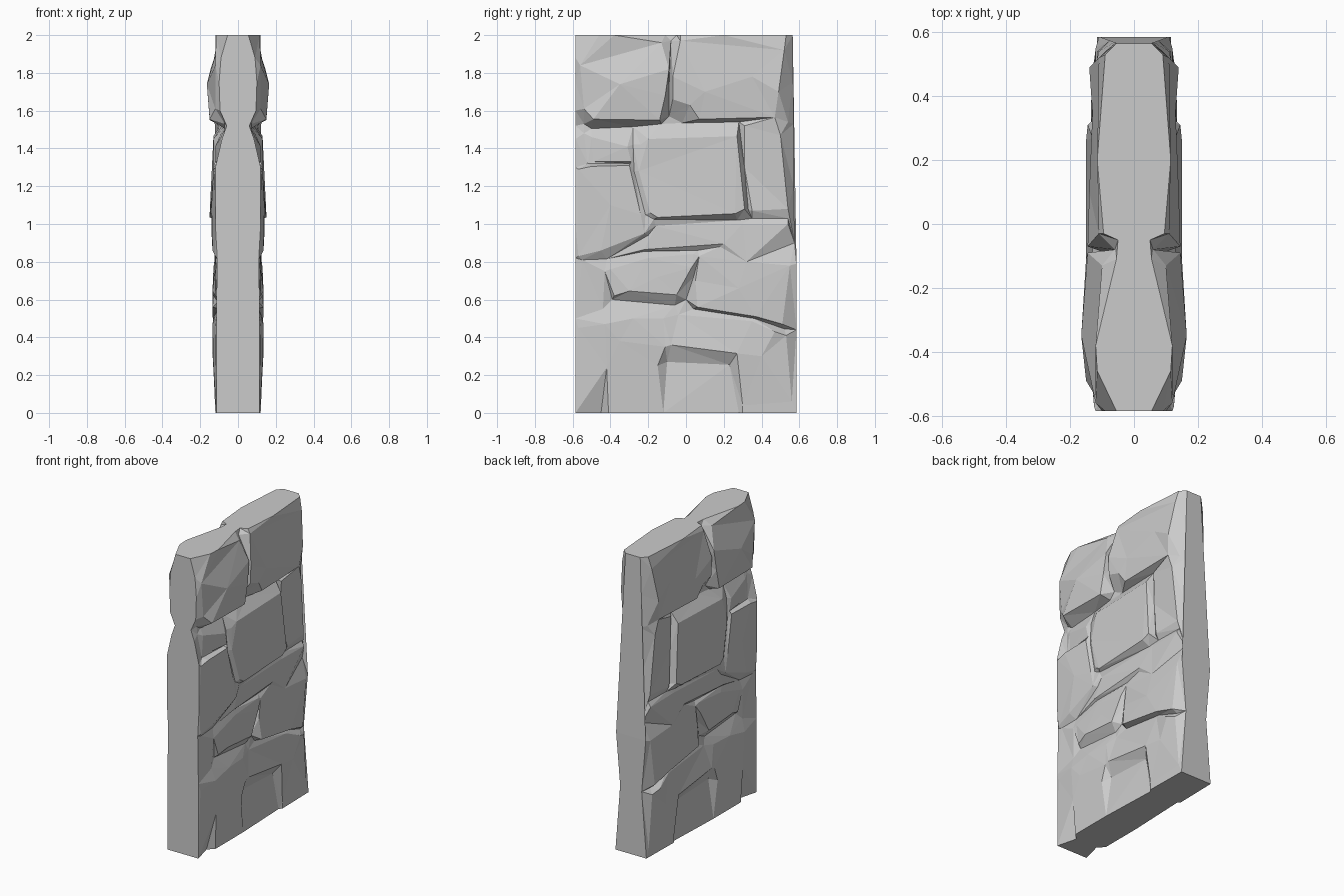
import bpy
import bmesh
from mathutils import Vector
from mathutils.geometry import delaunay_2d_cdt

default_cube = bpy.data.objects.get("Cube")
if default_cube:
    bpy.data.objects.remove(default_cube, do_unlink=True)

CM = 0.01
points, depths, edges = [], [], []


def add_point(y, z, depth):
    """Place a point of the relief: y along the wall, z up, depth from the middle."""
    points.append(Vector((y, z)) * CM)
    depths.append(depth * CM)
    return len(points) - 1


def stone(rim, crown=(), closed=True):
    """Raised stone: a rim of sharp edges around loose crown points."""
    ids = [add_point(*p) for p in rim]
    edges.extend(zip(ids, ids[1:]))
    if closed:
        edges.append((ids[-1], ids[0]))
    for p in crown:
        add_point(*p)


def crease(*path):
    """Open fold line: a recessed joint between stones or a single sharp ridge."""
    stone(path, closed=False)


# outer border of the slab: front, bottom, back, top
stone([(-58.5, 200, 5.5), (-58.5, 188, 9), (-58.5, 175, 10), (-58.5, 160, 9.5),
       (-58.5, 152, 6), (-58.5, 145, 8.5), (-58.5, 130, 12), (-58.5, 100, 12),
       (-58.5, 82, 11), (-58.5, 50, 11.5), (-58.5, 0, 11.5),
       (-45, 0, 8), (-41, 0, 12), (-12, 0, 12), (28, 0, 10.5), (30, 0, 12),
       (58.5, 0, 11.5), (58.5, 44, 8), (58.5, 79, 11), (57.5, 90, 7.5),
       (57, 120, 6), (57, 153, 5.5), (56.5, 175, 6), (56.5, 200, 5.5),
       (53, 200, 9), (20, 200, 11.5), (-3, 200, 9.5), (-5, 200, 5),
       (-11, 200, 5.5), (-38, 200, 12), (-46, 200, 11.5)])

# top course
stone([(-56, 184, 12), (-54, 161, 12), (-49, 155.5, 15), (-14, 155, 15),
       (-11, 168, 15), (-9, 182, 14.5), (-13, 196, 10)], [(-35, 174, 16.5)])
stone([(-3, 197, 11), (-7, 178, 14.5), (-7, 166, 14), (2, 163, 14),
       (7, 155.5, 13), (47, 156.5, 12.5), (49, 170, 14), (52, 192, 11)],
      [(10, 170, 14), (35, 178, 13)])
crease((-8, 197, 6), (-9, 172, 9), (-9, 157, 8), (-2, 153.5, 7.5))
crease((-54, 153, 7), (-50, 150.5, 7), (-28, 151.5, 7.5), (-13, 153, 8), (-9, 157, 8))

# small wedge stone and middle front stone
stone([(-50, 146, 9), (-31, 141, 12), (-29, 133, 12), (-49, 133, 9.5)])
stone([(-57, 129, 12.5), (-50, 130.5, 13), (-30, 131, 13), (-24, 105, 14),
       (-22, 95, 14), (-45, 86, 13.5), (-57, 83, 12)], [(-40, 110, 14)])
crease((-54, 148, 7.5), (-52, 132, 9.5), (-30, 132, 10.5))

# large square block and the stone behind it
stone([(-20, 145, 13), (27, 146.5, 13), (31, 108, 14.5), (26, 105.5, 15),
       (-15, 103.5, 15), (-19, 106, 14.5), (-25, 128, 13), (-24, 142, 12)])
crease((-28, 142, 10.5), (-27.5, 128, 11.5), (-21.5, 105, 13))
crease((-2, 153.5, 7.5), (28, 154, 8), (31, 130, 10), (33, 107.5, 10.5))
crease((31, 152, 10.5), (50, 147, 12), (54, 154, 9))
crease((50, 147, 12), (54, 108, 11), (35, 107, 12))

# long ledge below the block
crease((-17, 102.5, 13), (27, 102, 10.5), (35, 103, 10), (54, 103, 9.5))
crease((-16, 99, 12), (30, 100, 11), (54, 100, 11.5))
crease((-22, 86.5, 12.5), (20, 89.5, 12.5))
crease((-55, 81, 11), (-42, 81.5, 10.5), (-20, 94, 12))
crease((-22, 85.5, 11), (6, 86, 10.5), (18, 88, 11.5))

# lower middle pair
stone([(-40, 76, 12), (-20, 82, 12), (4, 84, 12), (3, 77, 13),
       (-5, 62.5, 13.5), (-30, 64.5, 13.5), (-38, 62, 12)], [(-15, 72, 13)])
crease((-43, 75, 12), (-44, 55, 11), (-39, 60, 9.5), (-6, 57, 9.5), (0, 60, 9.5), (4, 72, 10))
stone([(7, 83, 12), (32, 80, 12.5), (55, 78, 12), (51, 47, 12.5), (37, 51, 13.5),
       (6, 56, 13.5), (5, 70, 12)], [(28, 66, 13.5)])
crease((0, 60, 9.5), (4, 55, 9.5), (36, 50, 10.5), (52, 44.5, 9.5))

# bottom course with its notched recess
crease((-57, 45, 12), (-43, 47, 13.5), (-28, 50, 13), (-12, 50, 12),
       (-11, 35, 13.5), (-15, 25, 13), (-42, 24, 13))
add_point(-35, 38, 13.5)
stone([(-4, 52, 10.5), (35, 48.5, 11.5), (47, 43, 13.5), (53, 41, 12),
       (56, 6, 11.5), (30, 4, 12), (27, 31.5, 13.5), (-8, 36, 13.5)],
      [(40, 30, 13)])
crease((-10, 27, 9.5), (23, 25.5, 9.5), (28, 0, 10.5))

# triangulate the relief
flat, _, faces, origins, _, _ = delaunay_2d_cdt(points, edges, [], 0, 0.0001, True)


def depth_at(index):
    if origins[index]:
        return depths[origins[index][0]]
    nearest = min(range(len(points)), key=lambda i: (points[i] - flat[index]).length)
    return depths[nearest]


bm = bmesh.new()
verts = [bm.verts.new((depth_at(i), p.x, p.y)) for i, p in enumerate(flat)]
for face in faces:
    bm.faces.new([verts[i] for i in face])

# carry the border in to the middle plane for the narrow ends
border = [e for e in bm.edges if e.is_boundary]
rim = bmesh.ops.extrude_edge_only(bm, edges=border)["geom"]
for item in rim:
    if isinstance(item, bmesh.types.BMVert):
        item.co.x = 0

# mirror to the other broad side
both = bm.verts[:] + bm.edges[:] + bm.faces[:]
bmesh.ops.mirror(bm, geom=both, axis="X", merge_dist=0.0001)
bmesh.ops.remove_doubles(bm, verts=bm.verts[:], dist=0.0001)
bmesh.ops.recalc_face_normals(bm, faces=bm.faces[:])

mesh = bpy.data.meshes.new("stone_wall")
bm.to_mesh(mesh)
bm.free()
wall = bpy.data.objects.new("stone_wall", mesh)
bpy.context.collection.objects.link(wall)

# plain grey stone
grey = bpy.data.materials.new("grey_stone")
grey.use_nodes = True
colour = (0.6, 0.6, 0.6, 1)
grey.diffuse_color = colour
shader = next(n for n in grey.node_tree.nodes if n.type == "BSDF_PRINCIPLED")
shader.inputs["Base Color"].default_value = colour
mesh.materials.append(grey)
